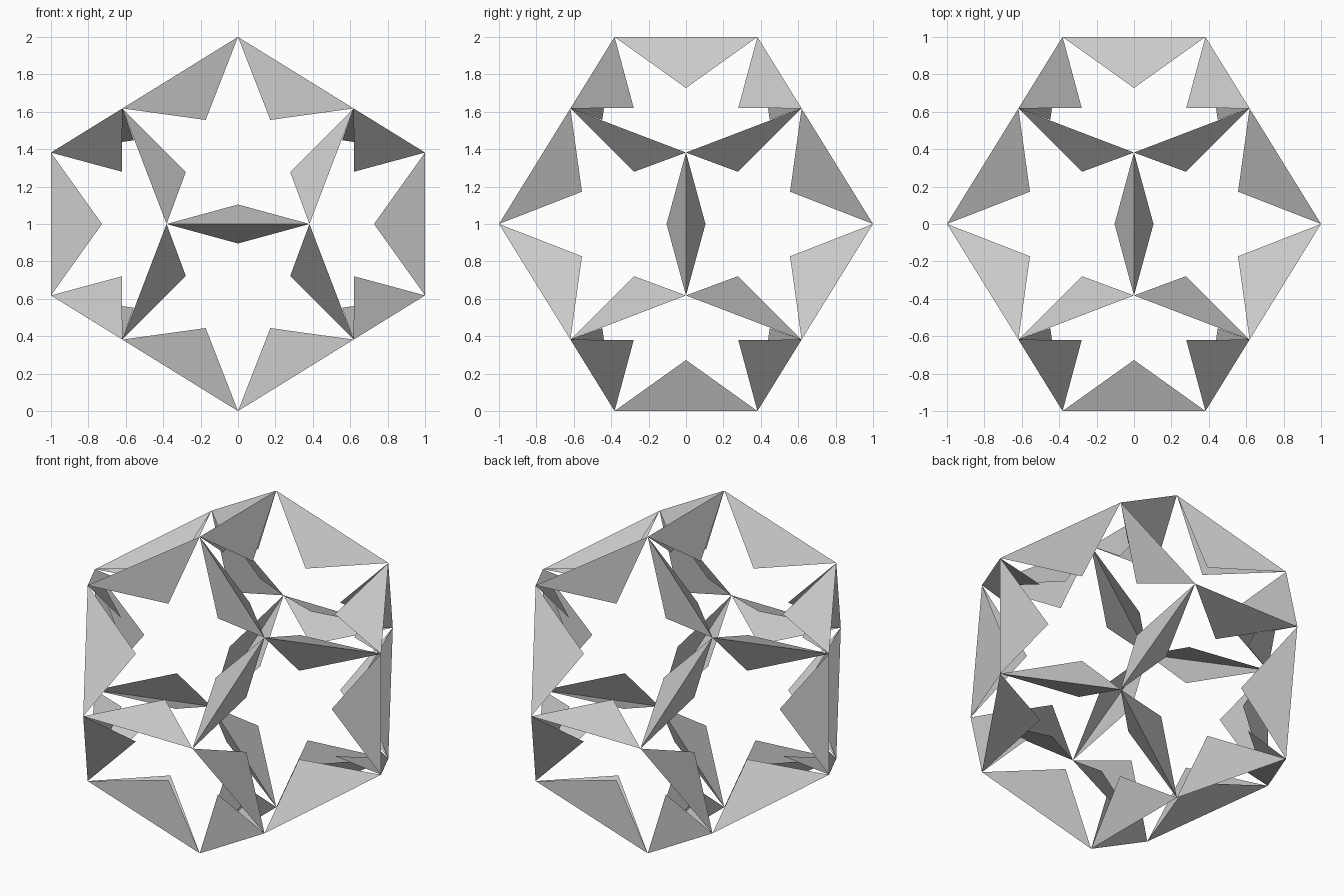
import bpy
import bmesh
import math
from itertools import product
from mathutils import Vector

cube = bpy.data.objects.get("Cube")
if cube:
    bpy.data.objects.remove(cube, do_unlink=True)

PHI = (1 + math.sqrt(5)) / 2
TIP = 0.441          # how far each blade reaches towards the sunken centre
CENTRE = Vector((0, 0, 1))

grey = bpy.data.materials.new("light_grey")
grey.use_nodes = True
colour = (0.6, 0.6, 0.6, 1)
grey.diffuse_color = colour
grey.node_tree.nodes["Principled BSDF"].inputs["Base Color"].default_value = colour


def cyclic(a, b, c):
    """All sign changes and cyclic turns of one point."""
    points = {}
    for i, j, k in product((-1, 1), repeat=3):
        p = (a * i, b * j, c * k)
        for turn in range(3):
            q = p[turn:] + p[:turn]
            points[tuple(round(v, 5) + 0.0 for v in q)] = Vector(q)
    return list(points.values())


# Dodecahedron corners, and the sunken centre behind each of its faces
corners = cyclic(PHI ** -2, 1, 0) + cyclic(1 / PHI, 1 / PHI, 1 / PHI)
sunken = cyclic(0, PHI ** -2, PHI ** -3)


def star_face(name, pit):
    """Five inward-leaning blades around a star-shaped opening."""
    normal = pit.normalized()
    ring = sorted(corners, key=lambda p: -p.dot(normal))[:5]
    u = (ring[0] - normal * ring[0].dot(normal)).normalized()
    v = normal.cross(u)
    ring.sort(key=lambda p: math.atan2(p.dot(v), p.dot(u)))

    bm = bmesh.new()
    rim = [bm.verts.new(p + CENTRE) for p in ring]
    for i, a in enumerate(rim):
        b = rim[(i + 1) % 5]
        middle = (a.co + b.co) / 2
        tip = bm.verts.new(middle.lerp(pit + CENTRE, TIP))
        bm.faces.new((a, b, tip))
    mesh = bpy.data.meshes.new(name)
    bm.to_mesh(mesh)
    bm.free()
    mesh.materials.append(grey)
    bpy.context.collection.objects.link(bpy.data.objects.new(name, mesh))


for number, pit in enumerate(sunken, 1):
    star_face(f"star_face_{number}", pit)
